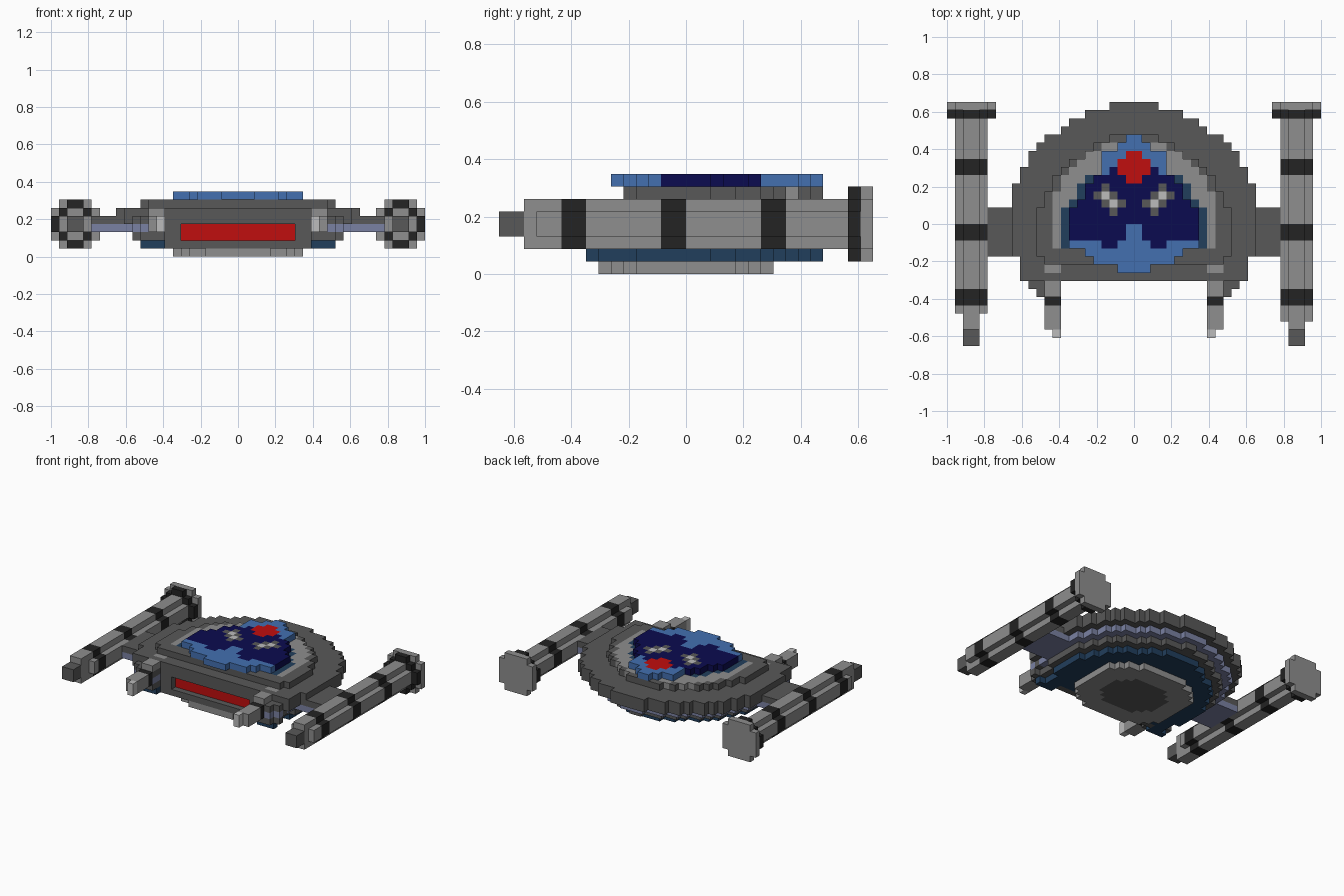
import bpy, bmesh, math

cube = bpy.data.objects.get("Cube")
if cube:
    bpy.data.objects.remove(cube, do_unlink=True)

S = 1 / 23  # size of one block


def linear(c):
    c /= 255
    return c / 12.92 if c <= 0.04045 else ((c + 0.055) / 1.055) ** 2.4


COLOURS = {
    "light_grey": (142, 142, 142), "dark_grey": (88, 88, 88),
    "black": (35, 35, 35), "navy": (11, 11, 80), "blue": (67, 112, 176),
    "teal": (33, 62, 92), "red": (192, 14, 14), "slate": (122, 129, 162),
    "pale_grey": (188, 188, 188),
}
MATS = {}
for name, rgb in COLOURS.items():
    m = bpy.data.materials.new(name)
    m.use_nodes = True
    col = (*[linear(c) for c in rgb], 1)
    m.diffuse_color = col
    bsdf = m.node_tree.nodes["Principled BSDF"]
    bsdf.inputs["Base Color"].default_value = col
    bsdf.inputs["Roughness"].default_value = 0.8
    MATS[name] = m

parts = {}  # part name -> {(x, y, z): colour}


def block(part, xs, ys, zs, colour):
    """Fill a range of blocks; colour is a name or a rule of (x, y, z)."""
    cells = parts.setdefault(part, {})
    for x in range(*xs):
        for y in range(*ys):
            for z in range(*zs):
                c = colour(x, y, z) if callable(colour) else colour
                if c:
                    cells[x, y, z] = c


def side(x):
    """Distance index from the centre line."""
    return x if x >= 0 else -x - 1


def layer(part, z, first_row, widths, colour):
    """One block layer from half widths per row."""
    for i, w in enumerate(widths):
        block(part, (-w, w), (first_row + i, first_row + i + 1), (z, z + 1), colour)


# Saucer outline: half widths of rows -7 to 14
OUTLINE = [14] * 3 + [15] * 9 + [14, 14, 13, 13, 12, 11, 9, 8, 6, 3]


def shrunk(s, first=-7):
    rows = []
    for y in range(first, 15 - s):
        rows.append(max(OUTLINE[(y + s if y > 0 else y) + 7] - s, 0))
    return rows


# Dome half widths of rows -6 to 10
DOME = [2, 5, 6, 8, 8, 8, 8, 8, 7, 6, 6, 5, 4, 4, 4, 2, 1]
RING = [10] * 7 + [9, 9, 8, 7, 6, 4]  # pale ring, rows -3 to 9


def dome_width(y):
    return DOME[y + 6] if -6 <= y <= 10 else 0


# Base plate with a dark centre underneath
def base_colour(x, y, z):
    return "dark_grey" if math.hypot((x + .5) / 5.2, (y + .5) / 4.2) < 1 else "light_grey"


layer("base_plate", 0, -7, [4, 6, 7, 8, 8, 8, 8, 8, 8, 8, 8, 7, 6, 4], base_colour)


# Lower hull with grey front
def lower_colour(x, y, z):
    return "dark_grey" if y == -7 and side(x) < 9 else "teal"


layer("lower_hull", 1, -7, shrunk(3), lower_colour)


# Saucer body with a recessed red slot
def body_colour(x, y, z):
    if z in (2, 3) and side(x) < 7:
        if y == -7:
            return None
        if y == -6:
            return "red"
    if z == 5 and y == -6 and side(x) in (9, 10):
        return "light_grey"
    return "slate" if z == 3 and y > -7 else "dark_grey"


for z, s in ((2, 2), (3, 1), (4, 0), (5, 0)):
    layer("saucer", z, -7, shrunk(s), body_colour)


# Upper deck with pale ring around the dome
def deck_colour(x, y, z):
    a = side(x)
    if -3 <= y <= 5 and dome_width(y) <= a <= dome_width(y):
        return "teal"
    if -3 <= y <= 9 and a < RING[y + 3]:
        return "light_grey"
    return "dark_grey"


layer("upper_deck", 6, -5, shrunk(3, -5), deck_colour)


# Dome with painted bird-like emblem areas
def dome_colour(x, y, z):
    a = side(x)
    if (a, y) in ((3, 3), (2, 2)):
        return "pale_grey"
    if (a, y) in ((3, 4), (4, 3), (2, 3), (3, 2), (1, 2), (2, 1)):
        return "dark_grey"
    if (5 <= y <= 8 and a < 1) or (6 <= y <= 7 and a < 2):
        return "red"
    if a < 1:
        lowest = 0
    elif a in (2, 3):
        lowest = -3
    else:
        lowest = -2
    if lowest <= y <= 5 or (y == 6 and a < 3):
        return "navy"
    return "blue"


layer("dome", 7, -6, DOME, dome_colour)


def nacelle_colour(x, y, z):
    return "black" if y in (-10, -9, -2, -1, 6, 7) else "light_grey"


def mirrored(sgn, a0, a1):
    return (a0, a1) if sgn > 0 else (-a1, -a0)


for sgn, tag in ((1, "left"), (-1, "right")):
    def put(part, a0, a1, ys, zs, colour):
        block(tag + "_" + part, mirrored(sgn, a0, a1), ys, zs, colour)

    # Front cheeks of the hull
    put("cheek", 9, 12, (-8, -7), (1, 2), "teal")
    for z, c in ((2, "dark_grey"), (3, "slate"), (4, "dark_grey")):
        put("cheek", 9, 13, (-8, -7), (z, z + 1), c)
        put("cheek", 9, 12, (-9, -8), (z, z + 1), c)

    # Forward arm
    def arm_colour(x, y, z):
        return "black" if y == -10 else "light_grey"
    put("arm", 9, 11, (-13, -7), (3, 5), arm_colour)
    put("arm", 9, 11, (-9, -7), (5, 6), "light_grey")
    put("arm", 9, 10, (-14, -13), (3, 5), "pale_grey")

    # Pylon
    put("pylon", 14, 18, (-4, 2), (3, 4), "slate")
    put("pylon", 15, 18, (-4, 2), (4, 5), "dark_grey")

    # Engine tube, nose and bands
    put("engine", 19, 21, (-13, 13), (2, 6), nacelle_colour)
    put("engine", 18, 22, (-12 if sgn > 0 else -11, 13), (3, 5), nacelle_colour)
    put("engine_nose", 19, 21, (-15, -13), (3, 5), "dark_grey")

    # Engine end: black collar and grey plate
    put("engine_collar", 18, 22, (13, 14), (2, 6), "black")
    put("engine_collar", 17, 23, (13, 14), (3, 5), "black")
    put("engine_collar", 19, 21, (13, 14), (1, 7), "black")
    put("engine_plate", 17, 23, (14, 15), (2, 6), "light_grey")
    put("engine_plate", 18, 22, (14, 15), (1, 7), "light_grey")

# Turn blocks into meshes, keeping only exposed faces
filled = {c for cells in parts.values() for c in cells}
FACES = {
    (1, 0, 0): ((1, 0, 0), (1, 1, 0), (1, 1, 1), (1, 0, 1)),
    (-1, 0, 0): ((0, 0, 0), (0, 0, 1), (0, 1, 1), (0, 1, 0)),
    (0, 1, 0): ((0, 1, 0), (0, 1, 1), (1, 1, 1), (1, 1, 0)),
    (0, -1, 0): ((0, 0, 0), (1, 0, 0), (1, 0, 1), (0, 0, 1)),
    (0, 0, 1): ((0, 0, 1), (1, 0, 1), (1, 1, 1), (0, 1, 1)),
    (0, 0, -1): ((0, 0, 0), (0, 1, 0), (1, 1, 0), (1, 0, 0)),
}
for name, cells in parts.items():
    bm = bmesh.new()
    verts = {}
    used = sorted(set(cells.values()))
    for (x, y, z), colour in cells.items():
        for (dx, dy, dz), corners in FACES.items():
            if (x + dx, y + dy, z + dz) in filled:
                continue
            quad = []
            for cx, cy, cz in corners:
                key = (x + cx, y + cy, z + cz)
                if key not in verts:
                    verts[key] = bm.verts.new([k * S for k in key])
                quad.append(verts[key])
            bm.faces.new(quad).material_index = used.index(colour)
    mesh = bpy.data.meshes.new(name)
    bm.to_mesh(mesh)
    bm.free()
    for colour in used:
        mesh.materials.append(MATS[colour])
    bpy.context.collection.objects.link(bpy.data.objects.new(name, mesh))
